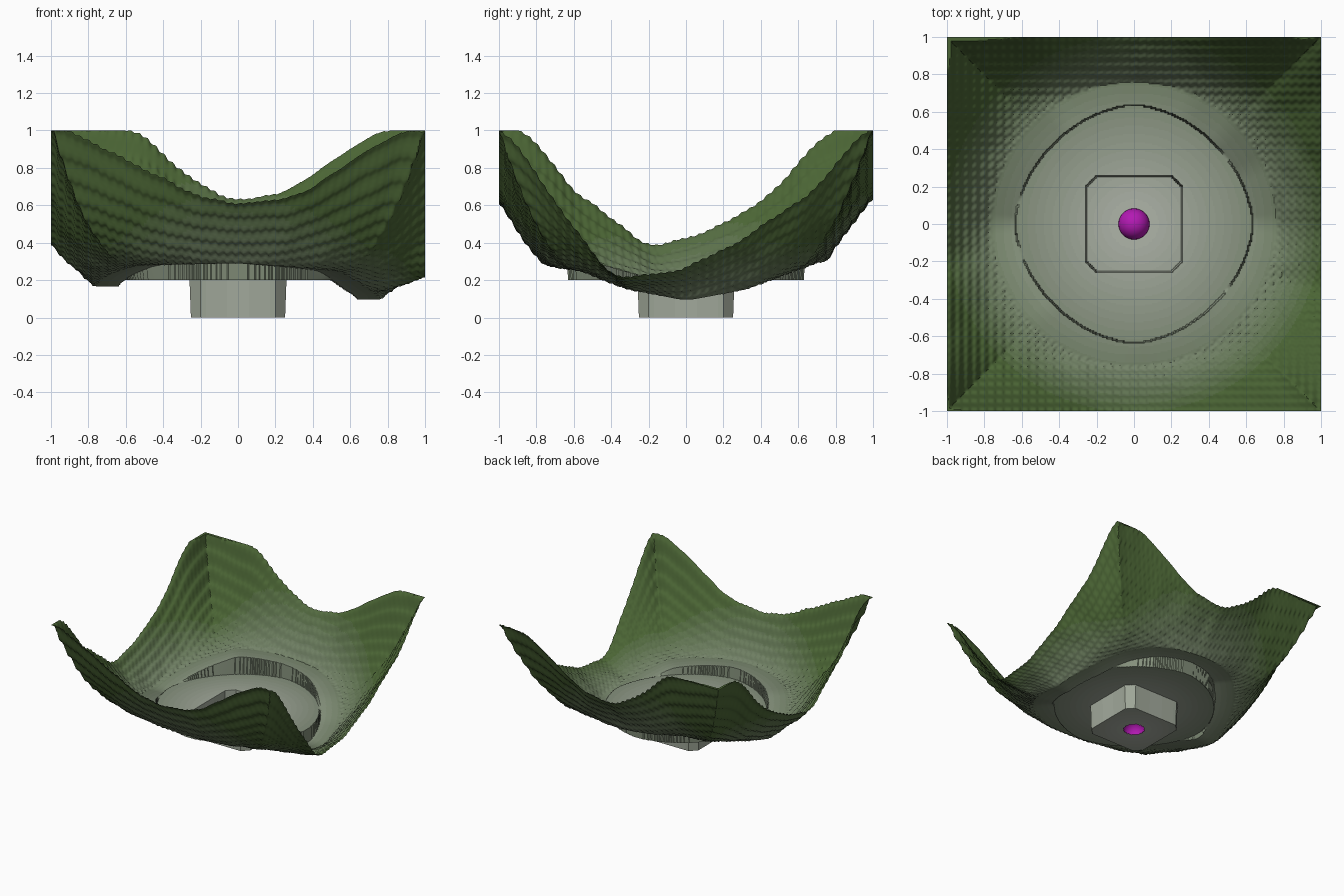
import bpy, bmesh, math
from mathutils import Vector, noise

if "Cube" in bpy.data.objects:
    bpy.data.objects.remove(bpy.data.objects["Cube"])

N = 270                      # grid cells per side
RING_R = 0.76                # outer radius of the levelled ring
STEP = 0.045                 # spacing of the fine terraces
TAU = 2 * math.pi

# Heights along each side of the square (before clipping at z = 1)
east = [(-1, 1.05), (-.7, .61), (-.4, .21), (-.04, .25), (.29, .41), (.69, .68), (1, 1.05)]
north = [(1, 1.05), (.74, 1.0), (.5, .84), (.25, .67), (-.05, .63), (-.3, .78), (-.52, 1.0), (-1, 1.08)]
west = [(1, 1.08), (.75, 1.0), (.5, .71), (.3, .56), (.1, .46), (-.2, .38), (-.6, .68), (-.85, 1.0), (-1, 1.06)]
south = [(-1, 1.06), (-.85, .98), (-.5, .8), (-.25, .67), (0, .61), (.3, .65), (.5, .77), (.75, .94), (1, 1.05)]
# Ring height by angle in degrees
ring = [(0, .09), (25, .15), (45, .24), (65, .29), (90, .31), (125, .34), (150, .26), (180, .16),
        (205, .23), (225, .28), (270, .29), (315, .25), (335, .155)]


def angular_table(pairs, blur):
    """Resample (degrees, height) pairs to 720 smoothed steps round the circle."""
    pts = sorted((a % 360, z) for a, z in pairs)
    pts = [(pts[-1][0] - 360, pts[-1][1])] + pts + [(pts[0][0] + 360, pts[0][1])]
    raw = []
    for i in range(720):
        a = i / 2
        for (a0, z0), (a1, z1) in zip(pts, pts[1:]):
            if a0 <= a < a1:
                raw.append(z0 + (z1 - z0) * (a - a0) / (a1 - a0))
                break
    return [sum(raw[(i + k) % 720] for k in range(-blur, blur + 1)) / (2 * blur + 1)
            for i in range(720)]


def look(table, ang):
    f = (ang % TAU) / TAU * 720
    i = int(f)
    return table[i % 720] * (1 - f + i) + table[(i + 1) % 720] * (f - i)


def terrace(v):
    """Warp a coordinate so that slopes fall in small steps."""
    return v - 0.6 * STEP / TAU * math.sin(TAU * v / STEP)


sides = ([(1, y, z) for y, z in east] + [(x, 1, z) for x, z in north[1:]]
         + [(-1, y, z) for y, z in west[1:]] + [(x, -1, z) for x, z in south[1:-1]])
EDGE = angular_table([(math.degrees(math.atan2(y, x)), z) for x, y, z in sides], 6)
RING = angular_table(ring, 8)


def height(x, y):
    r, a = math.hypot(x, y), math.atan2(y, x)
    # square pit with cut corners
    if max(abs(x), abs(y)) < 0.256 and abs(x) + abs(y) < 0.455:
        return 0.0
    # flat inner floor, slightly pointed along the axes
    if r < 0.637 - 0.03 * abs(math.sin(2 * a)):
        return 0.2
    if r < RING_R:
        return look(RING, a)
    # outer slopes with fine terraces and ripples, slow to rise along the diagonals
    x, y = terrace(x), terrace(y)
    r, a = math.hypot(x, y), math.atan2(y, x)
    base = look(RING, a)
    reach = r / max(abs(x), abs(y))
    t = max(0, min(1, (r - RING_R) / (reach - RING_R)))
    power = 1.05 - 0.15 * math.sin(a) - 0.15 * math.cos(a) + 0.9 * math.sin(2 * a) ** 2
    z = base + (look(EDGE, a) - base) * t ** power
    z += 0.005 * math.sin(TAU * x / STEP) * math.cos(TAU * y / STEP)
    z += 0.012 * min(1, 4 * t) * noise.noise(Vector((x * 9, y * 9, 3.1)))
    return min(1.0, z)


def material(name, col):
    m = bpy.data.materials.new(name)
    m.diffuse_color = (*col, 1)
    m.use_nodes = True
    m.node_tree.nodes["Principled BSDF"].inputs["Base Color"].default_value = m.diffuse_color
    return m


def finish(name, bm, mats):
    me = bpy.data.meshes.new(name)
    bm.to_mesh(me)
    bm.free()
    for m in mats:
        me.materials.append(m)
    ob = bpy.data.objects.new(name, me)
    bpy.context.collection.objects.link(ob)
    bpy.ops.object.select_all(action='DESELECT')
    ob.select_set(True)
    bpy.context.view_layer.objects.active = ob
    bpy.ops.object.shade_smooth_by_angle(angle=math.radians(40))
    return ob


# Terrain bowl: displaced grid, hole in the pit floor under the dome
DOME_R = 0.083
bm = bmesh.new()
bmesh.ops.create_grid(bm, x_segments=N, y_segments=N, size=1)
for v in bm.verts:
    v.co.z = height(v.co.x, v.co.y)
bmesh.ops.delete(bm, geom=[f for f in bm.faces if f.calc_center_median().length < DOME_R - .005],
                 context='FACES')
# Colour runs from grey in the middle to green at the rim
BANDS = 24
low, high = (0.46, 0.49, 0.43), (0.07, 0.13, 0.035)
mats = [material("slope_%d" % i, [l + (h - l) * (i / (BANDS - 1)) for l, h in zip(low, high)])
        for i in range(BANDS)]
for f in bm.faces:
    k = f.calc_center_median().xy.length / 1.05
    f.material_index = min(BANDS - 1, int(k * BANDS))
finish("terrain_bowl", bm, mats)

# Dome marker: hollow half sphere in the middle of the pit
bm = bmesh.new()
bmesh.ops.create_uvsphere(bm, u_segments=32, v_segments=16, radius=DOME_R)
bmesh.ops.delete(bm, geom=[v for v in bm.verts if v.co.z < -1e-4], context='VERTS')
finish("centre_dome", bm, [material("magenta", (0.45, 0.01, 0.45))])
